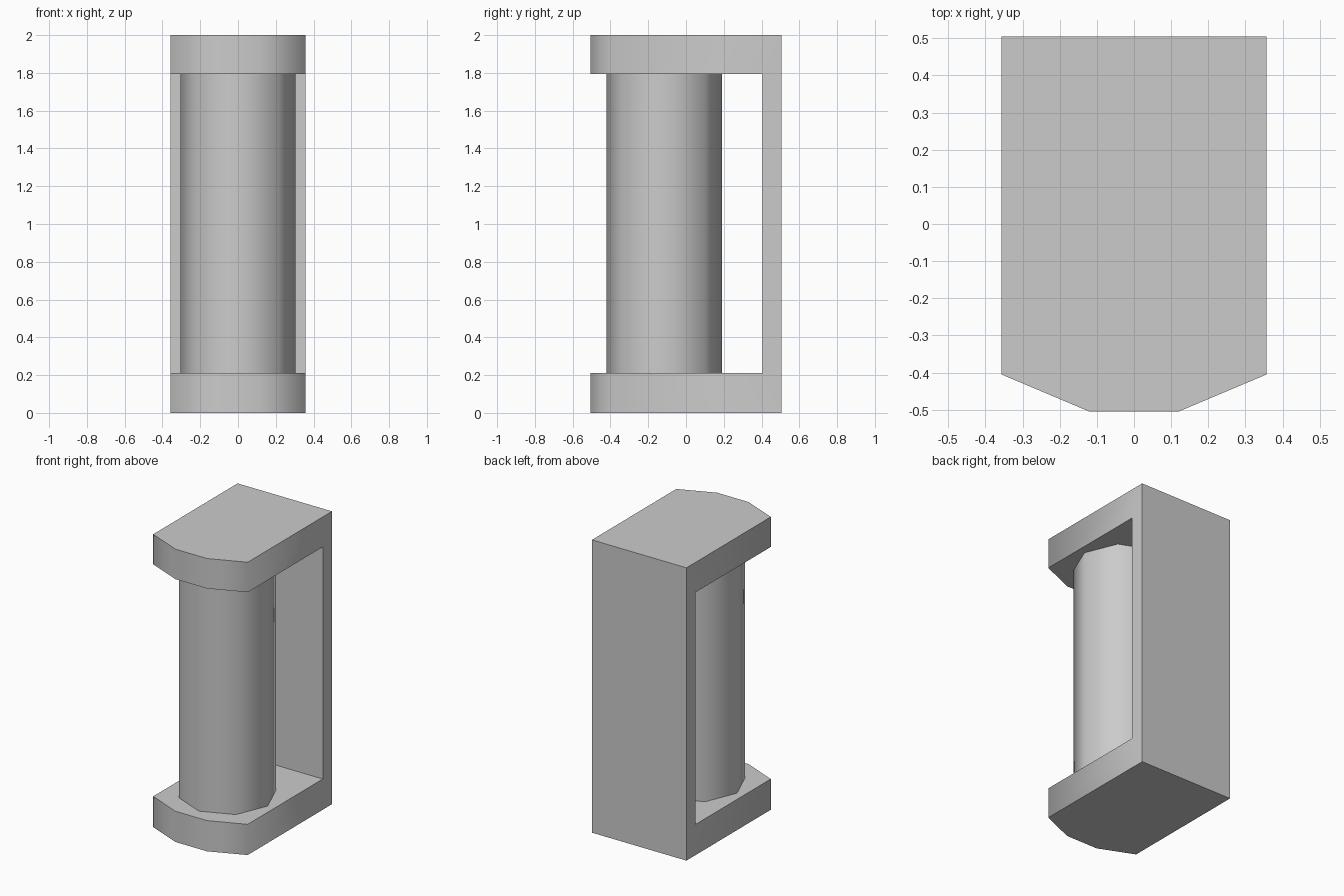
import bpy, bmesh, math

if "Cube" in bpy.data.objects:
    bpy.data.objects.remove(bpy.data.objects["Cube"])

W, D, H = 0.357, 0.505, 2.0      # half width, half depth, height
Z0, Z1 = 0.21, 1.795             # opening between the two plates
BACK = 0.405                     # front face of the back wall


def prism(name, outline, z0, z1):
    """Extrude a plan outline from z0 to z1."""
    bm = bmesh.new()
    face = bm.faces.new([bm.verts.new((x, y, z0)) for x, y in outline])
    ext = bmesh.ops.extrude_face_region(bm, geom=[face], use_keep_orig=True)
    top = [v for v in ext["geom"] if isinstance(v, bmesh.types.BMVert)]
    bmesh.ops.translate(bm, verts=top, vec=(0, 0, z1 - z0))
    bmesh.ops.recalc_face_normals(bm, faces=bm.faces)
    mesh = bpy.data.meshes.new(name)
    bm.to_mesh(mesh)
    bm.free()
    obj = bpy.data.objects.new(name, mesh)
    bpy.context.collection.objects.link(obj)
    return obj


def smooth(obj, degrees):
    bpy.ops.object.select_all(action='DESELECT')
    obj.select_set(True)
    bpy.context.view_layer.objects.active = obj
    bpy.ops.object.shade_smooth_by_angle(angle=math.radians(degrees))


# C-shaped bracket: base plate, back wall and top plate with chamfered front
half = [(0.12, -D), (W, -0.405), (W, D)]
outline = half + [(-x, y) for x, y in reversed(half)]
bracket = prism("bracket", outline, 0, H)

# Opening cut through the bracket from the front
cutter = prism("opening_cutter", [(-1, -1), (1, -1), (1, BACK), (-1, BACK)], Z0, Z1)
cutter.hide_render = True
mod = bracket.modifiers.new("opening", 'BOOLEAN')
mod.operation = 'DIFFERENCE'
mod.solver = 'EXACT'
mod.object = cutter
bpy.context.view_layer.objects.active = bracket
bpy.ops.object.modifier_apply(modifier=mod.name)
bpy.data.objects.remove(cutter)
smooth(bracket, 70)

# Eight-sided column held between the plates
R, CY = 0.305, -0.115
ring = [(R * math.cos(i * math.pi / 4), CY + R * math.sin(i * math.pi / 4)) for i in range(8)]
column = prism("column", ring, Z0, Z1)
smooth(column, 50)
